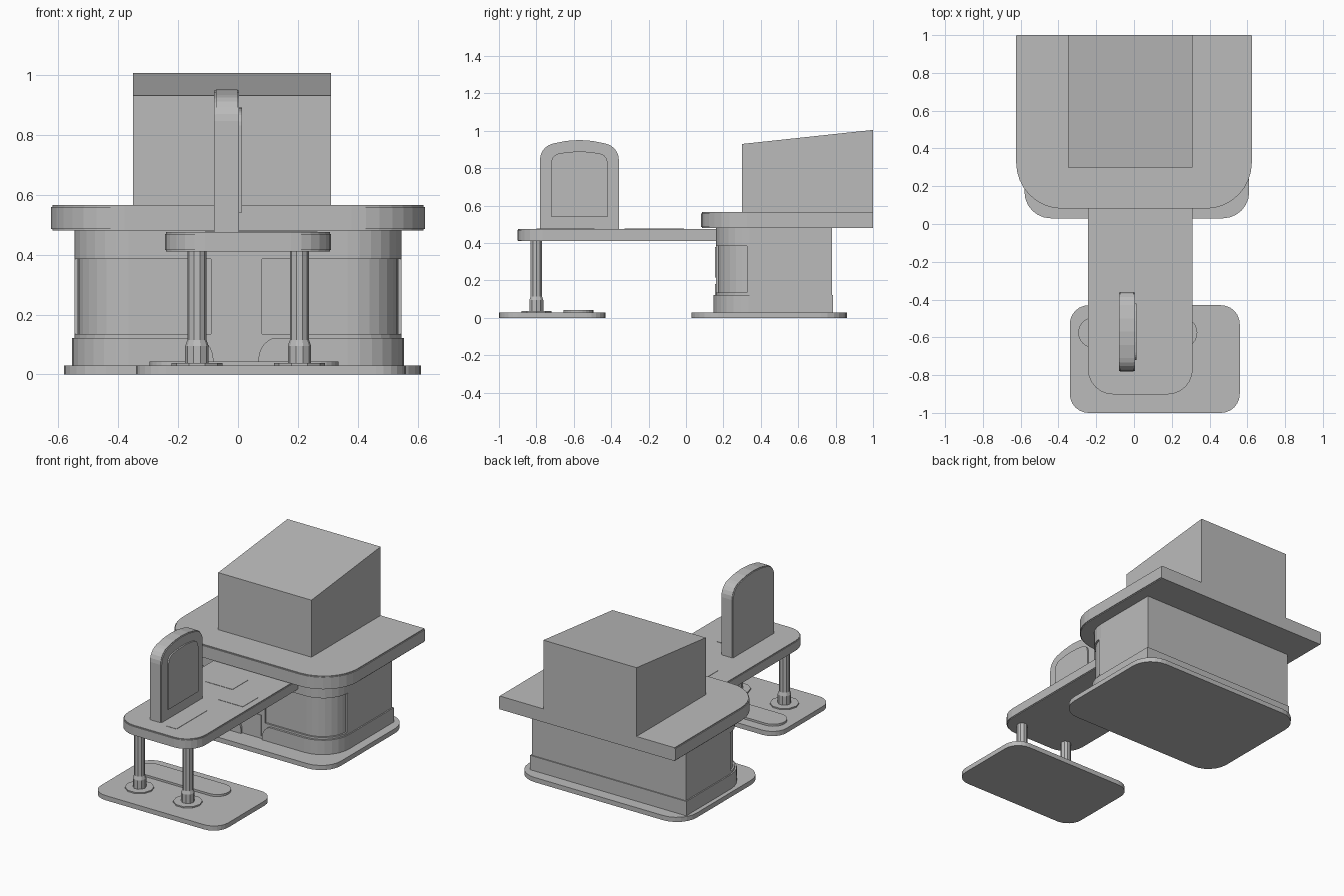
import bpy, bmesh, math

if "Cube" in bpy.data.objects:
    bpy.data.objects.remove(bpy.data.objects["Cube"])

mat = bpy.data.materials.new("plain grey")
mat.diffuse_color = (0.5, 0.5, 0.5, 1)
mat.use_nodes = True
mat.node_tree.nodes["Principled BSDF"].inputs["Base Color"].default_value = mat.diffuse_color


def rounded(x0, x1, y0, y1, rf, rb=0.0, seg=6):
    """Counter-clockwise rectangle outline with front and back corner radii."""
    pts = []
    for cx, cy, sx, sy, r, a0 in ((x0, y0, 1, 1, rf, 180), (x1, y0, -1, 1, rf, 270),
                                  (x1, y1, -1, -1, rb, 0), (x0, y1, 1, -1, rb, 90)):
        n = seg if r > 0 else 0
        for i in range(n + 1):
            a = math.radians(a0 + 90 * i / max(n, 1))
            pts.append((cx + sx * r + r * math.cos(a), cy + sy * r + r * math.sin(a)))
    return pts


def prism(name, pts, lo, hi, axis="z"):
    """Extrude a 2D outline along an axis."""
    place = {"z": lambda p, h: (p[0], p[1], h),
             "x": lambda p, h: (h, p[0], p[1]),
             "y": lambda p, h: (p[0], h, p[1])}[axis]
    bm = bmesh.new()
    a = [bm.verts.new(place(p, lo)) for p in pts]
    b = [bm.verts.new(place(p, hi)) for p in pts]
    bm.faces.new(a)
    bm.faces.new(b)
    for i in range(len(pts)):
        j = (i + 1) % len(pts)
        bm.faces.new((a[i], a[j], b[j], b[i]))
    bmesh.ops.recalc_face_normals(bm, faces=bm.faces)
    me = bpy.data.meshes.new(name)
    bm.to_mesh(me)
    bm.free()
    me.materials.append(mat)
    ob = bpy.data.objects.new(name, me)
    bpy.context.collection.objects.link(ob)
    return ob


def box(name, x0, x1, y0, y1, z0, z1):
    return prism(name, [(x0, y0), (x1, y0), (x1, y1), (x0, y1)], z0, z1)


def arch(cy, half, bottom, shoulder, top, r):
    """Upright panel outline with rounded shoulders and a slight crown."""
    side = [(half, bottom)]
    for i in range(6):
        a = math.radians(78 * i / 5)
        side.append((half - r + r * math.cos(a), shoulder + r * math.sin(a)))
    y, z = side[-1]
    side.append((y * 0.5, z + (top - z) * 0.75))
    return ([(cy + p, q) for p, q in side] + [(cy, top)]
            + [(cy - p, q) for p, q in reversed(side)])


# Floor plinth under the main counter
prism("main_plinth", rounded(-0.58, 0.61, 0.03, 0.86, 0.14, 0.14), 0, 0.03)

# Cabinet body, with its middle layer set back where the side panels wrap the corners
X, YF, YB, R, D = 0.545, 0.16, 0.78, 0.18, 0.011
full = rounded(-X, X, YF, YB, R, seg=7)
prism("cabinet_lower", full, 0.03, 0.135)
prism("cabinet_upper", full, 0.385, 0.48)
inset = rounded(-X + D, X - D, YF + D, YB, R - D, seg=7)
left = [(-X, 0.325), (-X + D, 0.325)] + inset[:8] + [(-0.09, YF + D), (-0.09, YF)]
right = [(0.08, YF), (0.08, YF + D)] + inset[8:16] + [(X - D, 0.325), (X, 0.325)]
prism("cabinet_panels", left + right + [(X, YB), (-X, YB)], 0.135, 0.385)

# Small panels in the middle of the cabinet front
for name, z0, z1 in (("upper_centre_panel", 0.215, 0.38), ("lower_centre_panel", 0.045, 0.18)):
    box(name, -0.068, 0.053, YF - 0.004, YF + 0.005, z0, z1)

# Skirting around the cabinet foot, with a flared opening in front
skirt = prism("skirting", rounded(-0.553, 0.553, 0.147, 0.787, 0.188, seg=7), 0.03, 0.122)
flare = [(0.075 + 0.07 * (1 - math.cos(math.radians(15 * i))),
          0.05 + 0.075 * math.sin(math.radians(15 * i))) for i in range(7)]
opening = [(0.075, 0.0)] + flare
opening = [(x - 0.007, z) for x, z in opening] + [(-x - 0.007, z) for x, z in reversed(opening)]
cutter = prism("skirting_cutter", opening, 0.1, 0.166, "y")
cutter.hide_render = True
cutter.hide_set(True)
cut = skirt.modifiers.new("opening", "BOOLEAN")
cut.object = cutter
cut.operation = "DIFFERENCE"
bpy.context.view_layer.objects.active = skirt
skirt.select_set(True)
bpy.ops.object.modifier_apply(modifier="opening")
bpy.data.objects.remove(cutter)

# Main counter top and its edge band
prism("counter_top", rounded(-0.619, 0.619, 0.086, 1.0, 0.24, seg=8), 0.48, 0.565)
prism("counter_edge_band", rounded(-0.624, 0.624, 0.081, 0.999, 0.245, seg=8), 0.485, 0.559)

# Large block with a sloping top
prism("sloped_block", [(0.30, 0.565), (1.0, 0.565), (1.0, 1.005), (0.30, 0.93)],
      -0.35, 0.31, "x")

# Low desk reaching forward, with its edge band
prism("desk_top", rounded(-0.24, 0.307, -0.897, 0.165, 0.13), 0.41, 0.475)
prism("desk_edge_band", rounded(-0.244, 0.311, -0.902, 0.163, 0.134), 0.415, 0.469)

# Thin sheets lying on the desk
for name, x0, x1, y0, y1 in (("long_sheet", 0.05, 0.125, -0.80, -0.49),
                             ("right_sheet", 0.09, 0.265, -0.33, -0.17),
                             ("left_sheet", -0.11, 0.08, -0.17, -0.01)):
    box(name, x0, x1, y0, y1, 0.474, 0.477)

# Foot plate and long oval footrest
prism("foot_plate", rounded(-0.34, 0.56, -1.0, -0.43, 0.1, 0.1), 0, 0.03)
prism("oval_footrest", rounded(-0.295, 0.335, -0.655, -0.495, 0.079, 0.079), 0.03, 0.043)


# Desk legs: flange, thick collar, taper and pole, lathed with ten sides
def leg(name, x, y):
    bm = bmesh.new()
    rings = []
    for r, z in ((0.085, 0.03), (0.085, 0.038), (0.039, 0.038), (0.039, 0.095),
                 (0.032, 0.115), (0.032, 0.41)):
        rings.append([bm.verts.new((x + r * math.cos(math.tau * i / 10),
                                    y + r * math.sin(math.tau * i / 10), z)) for i in range(10)])
    for a, b in zip(rings, rings[1:]):
        for i in range(10):
            bm.faces.new((a[i], a[i - 9], b[i - 9], b[i]))
    bm.faces.new(rings[0])
    bm.faces.new(rings[-1])
    bmesh.ops.recalc_face_normals(bm, faces=bm.faces)
    me = bpy.data.meshes.new(name)
    bm.to_mesh(me)
    bm.free()
    me.materials.append(mat)
    bpy.context.collection.objects.link(bpy.data.objects.new(name, me))


leg("left_leg", -0.137, -0.80)
leg("right_leg", 0.205, -0.80)

# Upright screen with edge band and a raised display panel on its right side
prism("upright_screen", arch(-0.57, 0.207, 0.475, 0.845, 0.947, 0.085), -0.08, 0.004, "x")
prism("screen_edge_band", arch(-0.57, 0.211, 0.475, 0.845, 0.951, 0.089), -0.074, -0.002, "x")
prism("display_panel", arch(-0.57, 0.15, 0.54, 0.83, 0.89, 0.05), 0.0, 0.013, "x")
